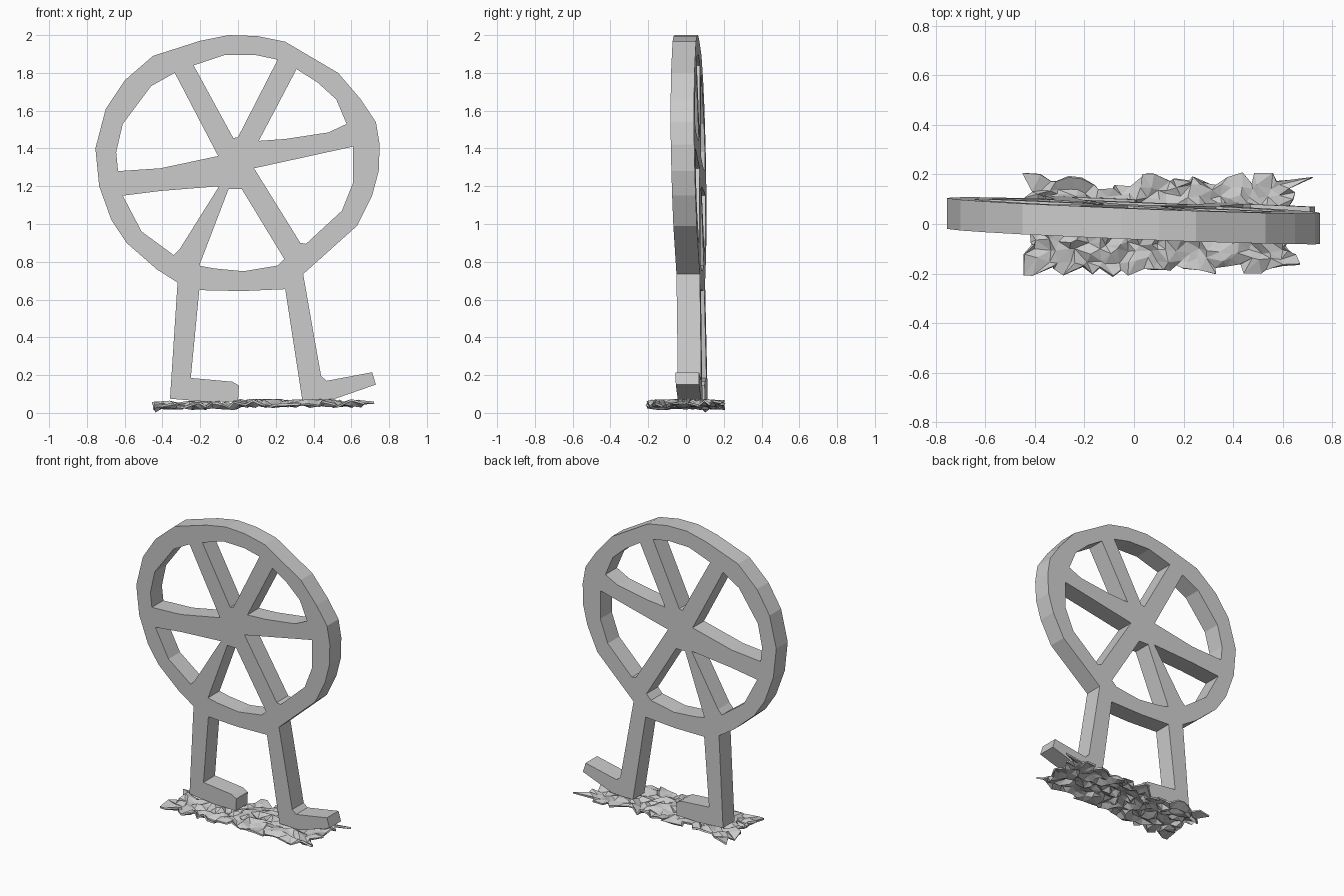
import bpy, bmesh, math, random

if "Cube" in bpy.data.objects:
    bpy.data.objects.remove(bpy.data.objects["Cube"])

random.seed(4)
HALF = 0.062  # half thickness of the cut-out plate


def plate(name, outline, holes=()):
    """Extrude an x/z profile with holes, following the slightly skewed plate plane."""
    cu = bpy.data.curves.new(name + "_profile", 'CURVE')
    cu.dimensions = '2D'
    cu.fill_mode = 'BOTH'
    cu.extrude = HALF
    for pts in (outline, *holes):
        sp = cu.splines.new('POLY')
        sp.points.add(len(pts) - 1)
        for p, (x, z) in zip(sp.points, pts):
            p.co = (x, z, 0, 1)
        sp.use_cyclic_u = True
    tmp = bpy.data.objects.new(name + "_tmp", cu)
    bpy.context.collection.objects.link(tmp)
    dg = bpy.context.evaluated_depsgraph_get()
    me = bpy.data.meshes.new_from_object(tmp.evaluated_get(dg))
    bpy.data.objects.remove(tmp)
    bpy.data.curves.remove(cu)
    bm = bmesh.new()
    bm.from_mesh(me)
    bmesh.ops.remove_doubles(bm, verts=bm.verts, dist=0.0005)
    for v in bm.verts:
        x, z, d = v.co
        v.co = (x, 0.012 - 0.04 * x - 0.02 * (z - 1.4) - d, z)
    bmesh.ops.recalc_face_normals(bm, faces=bm.faces)
    for f in bm.faces:
        f.smooth = False
    bm.to_mesh(me)
    bm.free()
    me.name = name
    ob = bpy.data.objects.new(name, me)
    bpy.context.collection.objects.link(ob)
    return ob


# Wheel: uneven rim with six wedge openings leaving the spokes
rim = [(-0.32, 0.69), (-0.205, 0.65), (0.02, 0.645), (0.25, 0.655), (0.345, 0.735),
       (0.63, 0.99), (0.71, 1.15), (0.745, 1.28), (0.75, 1.42), (0.73, 1.54),
       (0.65, 1.66), (0.53, 1.80), (0.25, 1.965), (0.1, 1.995), (-0.05, 2.0),
       (-0.2, 1.97), (-0.45, 1.89), (-0.6, 1.76), (-0.70, 1.61), (-0.755, 1.40),
       (-0.735, 1.2), (-0.67, 1.02), (-0.59, 0.9), (-0.43, 0.76)]
top = [(-0.025, 1.455), (0.0, 1.46), (0.21, 1.87), (0.09, 1.895), (-0.07, 1.895), (-0.235, 1.84)]
upper_right = [(0.11, 1.44), (0.31, 1.82), (0.42, 1.75), (0.52, 1.66), (0.575, 1.53),
               (0.48, 1.485), (0.25, 1.45)]
lower_right = [(0.085, 1.295), (0.61, 1.41), (0.61, 1.22), (0.55, 1.07), (0.36, 0.895), (0.33, 0.90)]
bottom = [(-0.05, 1.185), (0.02, 1.185), (0.245, 0.815), (0.21, 0.78), (0.03, 0.75),
          (-0.13, 0.765), (-0.205, 0.78)]
lower_left = [(-0.10, 1.20), (-0.31, 0.865), (-0.34, 0.835), (-0.51, 0.96), (-0.61, 1.15), (-0.41, 1.175)]
upper_left = [(-0.105, 1.36), (-0.41, 1.295), (-0.635, 1.28), (-0.645, 1.38), (-0.61, 1.53),
              (-0.46, 1.73), (-0.335, 1.80)]
plate("spoked_wheel", rim, (top, upper_right, lower_right, bottom, lower_left, upper_left))

# Legs, each ending in a foot pointing right
plate("left_leg", [(-0.32, 0.69), (-0.36, 0.075), (-0.18, 0.06), (0.0, 0.06), (0.005, 0.145),
                   (-0.03, 0.165), (-0.25, 0.185), (-0.205, 0.65)])
plate("right_leg", [(0.25, 0.655), (0.34, 0.07), (0.50, 0.07), (0.73, 0.15), (0.71, 0.215),
                    (0.47, 0.17), (0.44, 0.195), (0.40, 0.42), (0.345, 0.735)])

# Crumpled rubble sheet under the feet
NX, NY = 26, 10
bm = bmesh.new()
bmesh.ops.create_grid(bm, x_segments=NX, y_segments=NY, size=1)
for v in bm.verts:
    u, w = v.co.x, v.co.y
    x = 0.10 + 0.53 * u
    half = 0.185
    if w > 0:  # notch along the back edge
        half -= 0.06 * math.exp(-((x + 0.13) / 0.09) ** 2)
    j = random.uniform
    edge = max(abs(u), abs(w)) > 0.99
    k = 0.028 if edge else 0.014
    v.co = (x + j(-k, k), half * w + j(-k, k),
            max(0.012, 0.055 - 0.01 * (u < -0.2) + j(-0.018, 0.02)))
# Ragged pointed corners on the right
bm.verts.ensure_lookup_table()
for sx, sy, loc in ((1, 1, (0.72, 0.19, 0.06)), (1, -1, (0.67, -0.16, 0.055))):
    v = max(bm.verts, key=lambda q: sx * q.co.x + sy * q.co.y)
    v.co = loc
min(bm.verts, key=lambda q: q.co.z).co.z = 0.012
bmesh.ops.triangulate(bm, faces=bm.faces)
me = bpy.data.meshes.new("rubble_ground")
bm.to_mesh(me)
bm.free()
rubble = bpy.data.objects.new("rubble_ground", me)
bpy.context.collection.objects.link(rubble)
sol = rubble.modifiers.new("thickness", 'SOLIDIFY')
sol.thickness = 0.012
sol.offset = -1
